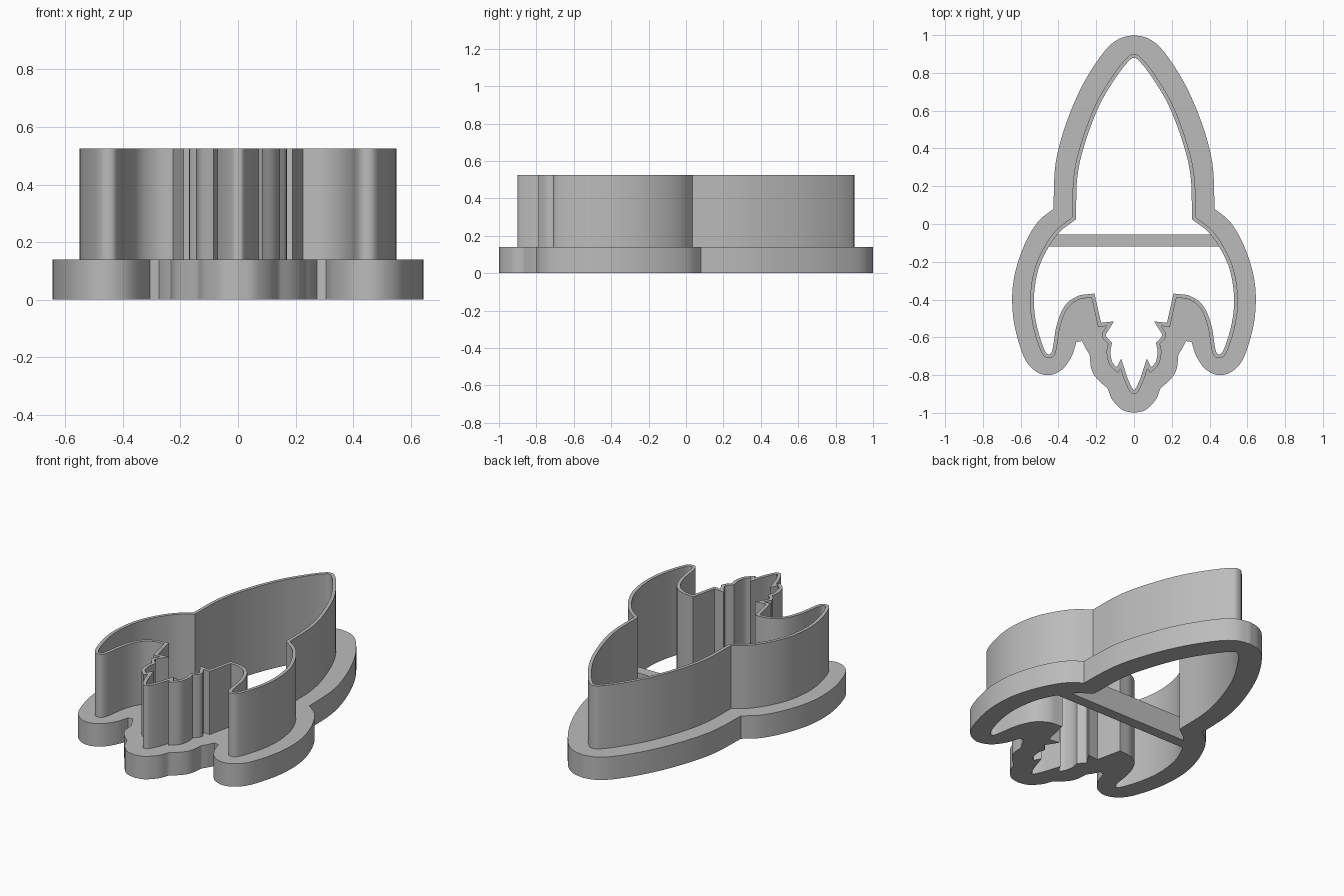
import bpy
import bmesh
from math import radians
from mathutils import Vector

WALL_TOP, FLANGE_TOP, WALL = 0.525, 0.14, 0.02

cube = bpy.data.objects.get("Cube")
if cube:
    bpy.data.objects.remove(cube, do_unlink=True)

grey = bpy.data.materials.new("plain grey")
grey.use_nodes = True
colour = (0.5, 0.5, 0.5, 1)
grey.diffuse_color = colour
grey.node_tree.nodes["Principled BSDF"].inputs["Base Color"].default_value = colour


def smooth_run(points, steps=6):
    """Catmull-Rom path through the points, without the last one."""
    pts = [Vector(p) for p in points]
    if len(pts) == 2:
        return pts[:1]
    pts = [2 * pts[0] - pts[1]] + pts + [2 * pts[-1] - pts[-2]]
    path = []
    for a, b, c, d in zip(pts, pts[1:], pts[2:], pts[3:]):
        for i in range(steps):
            t = i / steps
            path.append(0.5 * (2 * b + (c - a) * t
                               + (2 * a - 5 * b + 4 * c - d) * t ** 2
                               + (3 * b - a - 3 * c + d) * t ** 3))
    return path


def mirrored_outline(runs):
    """Join smooth runs with sharp corners, then mirror to the other side."""
    half = [p for run in runs for p in smooth_run(run)]
    half.append(Vector(runs[-1][-1]))
    return half + [Vector((-p.x, p.y)) for p in reversed(half[1:-1])]


def inset(outline, distance):
    """Mitred inset of a clockwise outline."""
    result = []
    for i, p in enumerate(outline):
        into = (p - outline[i - 1]).normalized()
        out = (outline[(i + 1) % len(outline)] - p).normalized()
        n1, n2 = Vector((into.y, -into.x)), Vector((out.y, -out.x))
        result.append(p + (n1 + n2) * distance / max(1 + n1.dot(n2), 0.1))
    return result


def finish(obj):
    """Weld the mesh, colour it and smooth its curved sides."""
    bm = bmesh.new()
    bm.from_mesh(obj.data)
    bmesh.ops.remove_doubles(bm, verts=bm.verts, dist=0.0001)
    bmesh.ops.recalc_face_normals(bm, faces=bm.faces)
    bm.to_mesh(obj.data)
    bm.free()
    obj.data.materials.clear()
    obj.data.materials.append(grey)
    bpy.ops.object.select_all(action="DESELECT")
    obj.select_set(True)
    bpy.context.view_layer.objects.active = obj
    bpy.ops.object.shade_smooth_by_angle(angle=radians(30))


def extrude_outlines(name, outlines, height):
    """Filled extrusion from the ground; a second outline is a hole."""
    curve = bpy.data.curves.new(name, "CURVE")
    curve.dimensions = "2D"
    curve.fill_mode = "BOTH"
    curve.extrude = height / 2
    for outline in outlines:
        spline = curve.splines.new("POLY")
        spline.points.add(len(outline) - 1)
        spline.use_cyclic_u = True
        for point, p in zip(spline.points, outline):
            point.co = (p.x, p.y, 0, 1)
    helper = bpy.data.objects.new(name + " curve", curve)
    bpy.context.collection.objects.link(helper)
    bpy.context.view_layer.update()
    evaluated = helper.evaluated_get(bpy.context.evaluated_depsgraph_get())
    mesh = bpy.data.meshes.new_from_object(evaluated)
    bpy.data.objects.remove(helper, do_unlink=True)
    for v in mesh.vertices:
        v.co.z += height / 2
    obj = bpy.data.objects.new(name, mesh)
    bpy.context.collection.objects.link(obj)
    finish(obj)


# Cutting wall: nose, fin, body edge, then the jagged flame
wall_outer = mirrored_outline([
    [(0, .9), (.03, .888), (.1, .805), (.2, .64), (.28, .43), (.32, .25), (.327, .035)],
    [(.327, .035), (.41, -.03), (.48, -.13), (.53, -.25), (.55, -.4), (.535, -.54),
     (.49, -.68), (.45, -.71), (.415, -.68), (.39, -.54), (.35, -.445), (.29, -.4),
     (.225, -.39)],
    [(.225, -.39), (.19, -.545)],
    [(.19, -.545), (.145, -.54)],
    [(.145, -.54), (.17, -.58)],
    [(.17, -.58), (.165, -.605), (.138, -.635)],
    [(.138, -.635), (.145, -.68), (.13, -.745), (.085, -.79)],
    [(.085, -.79), (.072, -.765)],
    [(.072, -.765), (.05, -.83), (.02, -.89), (0, -.9)],
])
wall_inner = inset(wall_outer, WALL)
extrude_outlines("cutting_wall", [wall_outer, wall_inner], WALL_TOP)

# Wide flange around the foot of the wall
flange_outer = mirrored_outline([
    [(0, 1), (.08, .98), (.16, .91), (.27, .74), (.36, .53), (.415, .32), (.427, .08)],
    [(.427, .08), (.51, .01), (.58, -.11), (.63, -.26), (.645, -.4), (.63, -.55),
     (.58, -.71), (.52, -.78), (.45, -.8), (.38, -.77), (.33, -.7), (.305, -.625)],
    [(.305, -.625), (.275, -.62)],
    [(.275, -.62), (.255, -.66), (.235, -.69)],
    [(.235, -.69), (.225, -.77), (.195, -.82), (.14, -.87)],
    [(.14, -.87), (.115, -.93), (.06, -.985), (0, -1)],
])
extrude_outlines("flange", [flange_outer, wall_outer], FLANGE_TOP)

# Bracing bar across the opening
bar_outline = [Vector(p) for p in
               ((-.43, -.055), (.43, -.055), (.475, -.12), (-.475, -.12))]
extrude_outlines("bracing_bar", [bar_outline], FLANGE_TOP)
